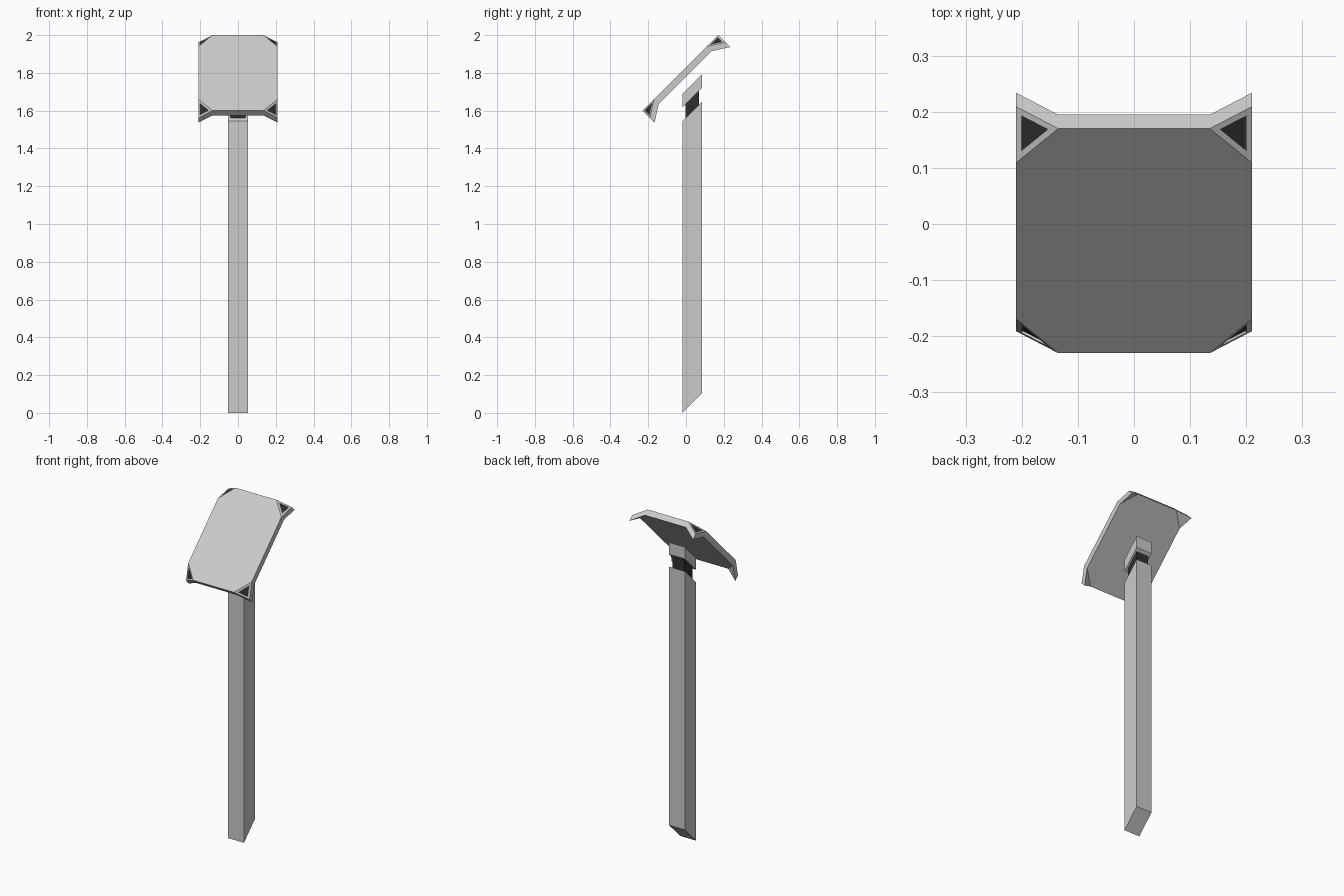
import bpy, bmesh
from mathutils import Vector, Matrix
from math import radians

if "Cube" in bpy.data.objects:
    bpy.data.objects.remove(bpy.data.objects["Cube"])

dark = bpy.data.materials.new("dark")
dark.diffuse_color = (0.03, 0.03, 0.03, 1)
dark.use_nodes = True
dark.node_tree.nodes["Principled BSDF"].inputs["Base Color"].default_value = dark.diffuse_color
grey = bpy.data.materials.new("grey")
grey.diffuse_color = (0.6, 0.6, 0.6, 1)
grey.use_nodes = True
grey.node_tree.nodes["Principled BSDF"].inputs["Base Color"].default_value = grey.diffuse_color


def finish(name, bm, mats=()):
    me = bpy.data.meshes.new(name)
    bm.to_mesh(me)
    bm.free()
    for m in mats:
        me.materials.append(m)
    ob = bpy.data.objects.new(name, me)
    bpy.context.collection.objects.link(ob)
    return ob


def slanted_bar(name, half_x, y0, y1, low, high, mats=()):
    """Upright bar whose ends are cut at 45 degrees: z = y + low .. y + high."""
    bm = bmesh.new()
    bmesh.ops.create_cube(bm, size=1)
    for v in bm.verts:
        y = y1 if v.co.y > 0 else y0
        z = y + (high if v.co.z > 0 else low)
        v.co = (half_x * (1 if v.co.x > 0 else -1), y, z)
    return finish(name, bm, mats)


# Post, dark neck and cap block
slanted_bar("post", 0.052, -0.018, 0.085, 0.018, 1.563)
slanted_bar("neck", 0.04, -0.003, 0.07, 1.555, 1.645, [dark])
slanted_bar("cap_block", 0.052, -0.018, 0.085, 1.637, 1.708)

# Tilted panel: flat octagon with four folded-down corner flaps
W, L, CW, CL, DROP, THICK = 0.21, 0.283, 0.135, 0.197, -0.055, 0.035
bm = bmesh.new()
ring, flaps = [], []
for sx, sy in ((1, -1), (1, 1), (-1, 1), (-1, -1)):
    a = bm.verts.new((sx * CW, sy * L, 0))
    b = bm.verts.new((sx * W, sy * CL, 0))
    tip = bm.verts.new((sx * W, sy * L, DROP))
    ring += [a, b] if sx * sy < 0 else [b, a]
    flaps.append(bm.faces.new((a, tip, b) if sx * sy < 0 else (b, tip, a)))
bm.faces.new(ring)

# Thickness straight down from the sheet
top = bm.faces[:]
lower = bmesh.ops.duplicate(bm, geom=bm.verts[:] + bm.edges[:] + top)
vmap = lower["vert_map"]
rim = [e for f in top for e in f.edges if len(e.link_faces) == 1]
for e in set(rim):
    a, b = e.verts
    bm.faces.new((a, b, vmap[b], vmap[a]))
for v in [g for g in lower["geom"] if isinstance(g, bmesh.types.BMVert)]:
    v.co.z -= THICK
bmesh.ops.recalc_face_normals(bm, faces=bm.faces[:])

# Dark recessed triangle in every flap
bmesh.ops.inset_individual(bm, faces=flaps, thickness=0.011, use_even_offset=True)
bmesh.ops.inset_individual(bm, faces=flaps, thickness=0.0005, depth=-0.004)
for f in flaps:
    f.material_index = 1
bm.transform(Matrix.Translation((0, -0.03, 1.80)) @ Matrix.Rotation(radians(45), 4, 'X'))
finish("panel", bm, [grey, dark])
